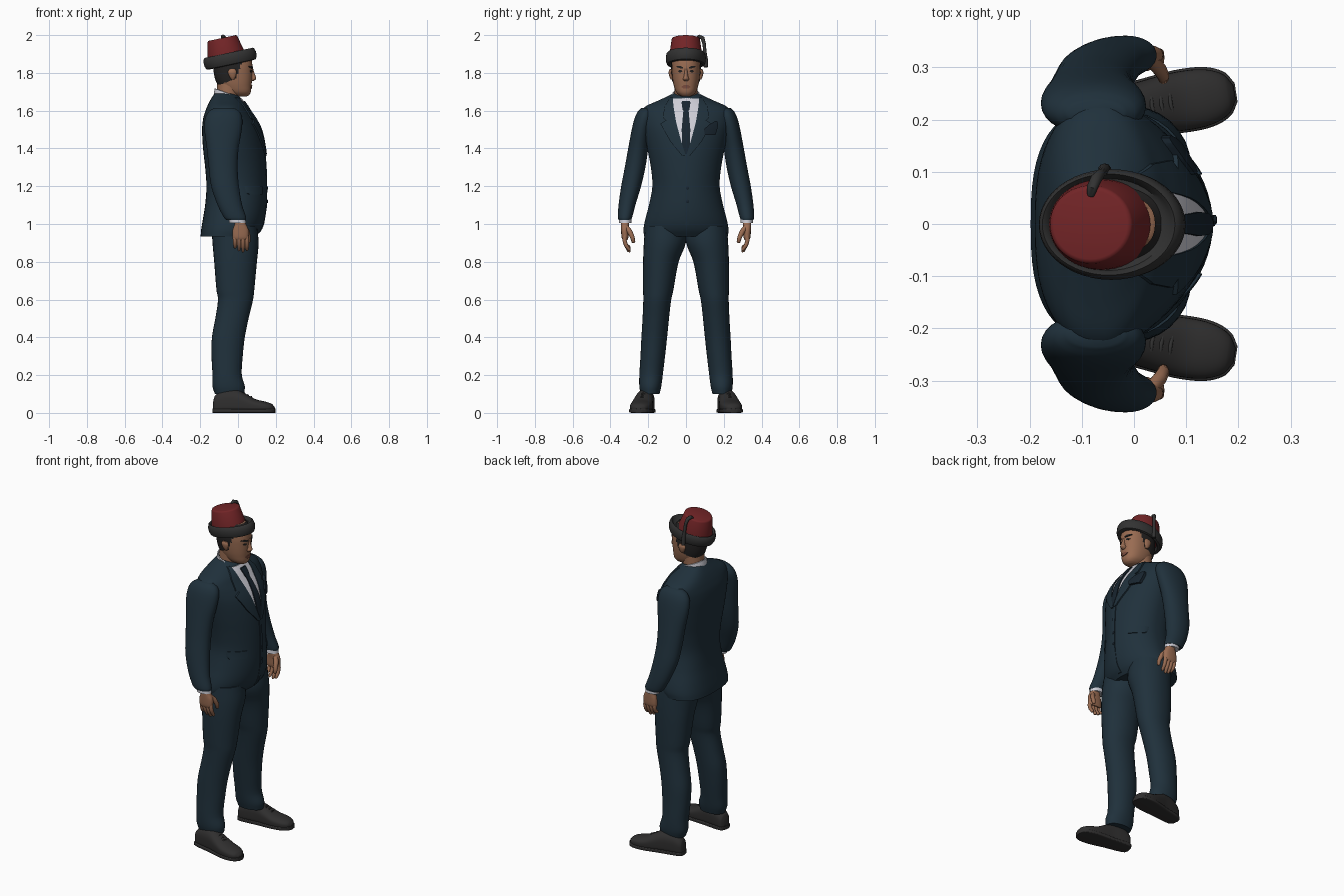
import bpy, bmesh, math
from mathutils import Matrix, Vector

def material(name, *rgb):
    m = bpy.data.materials.new(name)
    m.diffuse_color = (*rgb, 1)
    return m

SUIT = material("navy suit", .014, .030, .044)
TIE = material("dark navy", .009, .018, .028)
SHIRT = material("white shirt", .62, .62, .68)
SKIN = material("tan skin", .32, .15, .085)
LIP = material("lip brown", .20, .075, .05)
HAIR = material("dark hair", .017, .016, .016)
RED = material("hat red", .17, .018, .02)
BLACK = material("charcoal felt", .032, .032, .032)
SHOE = material("shoe leather", .029, .028, .028)

def finish(name, bm, mat, xf=None, side=1, angle=50):
    """Turn a bmesh into a smooth object; side=-1 mirrors it over y."""
    if xf:
        bm.transform(xf)
    bm.transform(Matrix.Diagonal((1, side, 1, 1)))
    bmesh.ops.recalc_face_normals(bm, faces=bm.faces)
    me = bpy.data.meshes.new(name)
    bm.to_mesh(me)
    bm.free()
    me.shade_smooth()
    me.set_sharp_from_angle(angle=math.radians(angle))
    me.materials.append(mat)
    ob = bpy.data.objects.new(name, me)
    bpy.context.collection.objects.link(ob)
    return ob

def skin_rings(name, rings, mat, closed=False, keep=None, **kw):
    bm = bmesh.new()
    vs = [[bm.verts.new(p) for p in r] for r in rings]
    n = len(vs[0])
    pairs = list(zip(vs, vs[1:])) + ([(vs[-1], vs[0])] if closed else [])
    for a, b in pairs:
        for i in range(n):
            j = (i + 1) % n
            bm.faces.new((a[i], a[j], b[j], b[i]))
    if keep:
        bad = [f for f in bm.faces if not keep(f.calc_center_median())]
        bmesh.ops.delete(bm, geom=bad, context='FACES')
    elif not closed:
        bm.faces.new(vs[0])
        bm.faces.new(vs[-1])
    return finish(name, bm, mat, **kw)

def interp(rows, k):
    """Smooth curve through rows keyed by their first number."""
    k = min(max(k, rows[0][0]), rows[-1][0])
    i = next(i for i in range(len(rows) - 1) if k <= rows[i + 1][0])
    a, b = rows[i], rows[i + 1]
    p, q = rows[max(i - 1, 0)], rows[min(i + 2, len(rows) - 1)]
    h = b[0] - a[0]
    t = (k - a[0]) / h
    out = []
    for c in range(1, len(a)):
        m0 = (b[c] - p[c]) / (b[0] - p[0]) * h
        m1 = (q[c] - a[c]) / (q[0] - a[0]) * h
        out.append((2*t**3 - 3*t*t + 1)*a[c] + (t**3 - 2*t*t + t)*m0
                   + (3*t*t - 2*t**3)*b[c] + (t**3 - t*t)*m1)
    return out

def loft(name, rows, mat, nf=2, nb=2, seg=32, sub=4, grow=0, **kw):
    """Rows: (z, back x, front x, centre y, half width)."""
    rings = []
    for i in range((len(rows) - 1) * sub + 1):
        a, f = divmod(i, sub)
        z = rows[a][0] + (f / sub * (rows[a + 1][0] - rows[a][0]) if f else 0)
        xb, xf, yc, hy = interp(rows, z)
        ring = []
        for s in range(seg):
            t = 2 * math.pi * s / seg
            c, d = math.cos(t), math.sin(t)
            e = 2 / (nf if c > 0 else nb)
            ring.append(((xb + xf)/2 + ((xf - xb)/2 + grow) * math.copysign(abs(c)**e, c),
                         yc + (hy + grow) * math.copysign(abs(d)**e, d), z))
        rings.append(ring)
    return skin_rings(name, rings, mat, **kw)

def patch(name, body, nf, rows, mat, off=.004, thick=.006, side=1, n=8):
    """Cloth plate on the front of a lofted body; rows: (z, y inner, y outer)."""
    bm = bmesh.new()
    zs = [a[0] + (b[0] - a[0]) * k / 4 for a, b in zip(rows, rows[1:]) for k in range(4)] + [rows[-1][0]]
    ends = [(a[1] + (b[1] - a[1]) * k / 4, a[2] + (b[2] - a[2]) * k / 4)
            for a, b in zip(rows, rows[1:]) for k in range(4)] + [rows[-1][1:]]
    def point(y, z, o):
        xb, xf, yc, hy = interp(body, z)
        u = max(0, 1 - min(1, abs(y) / hy) ** nf) ** (1 / nf)
        return ((xb + xf)/2 + (xf - xb)/2 * u + o, y, z)
    rings = []
    for z, (y0, y1) in zip(zs, ends):
        ys = [y0 + (y1 - y0) * i / n for i in range(n + 1)]
        rings.append([point(y, z, off) for y in ys] + [point(y, z, off - thick) for y in reversed(ys)])
    return skin_rings(name, rings, mat, side=side, angle=40)

def tube(name, pts, radii, mat, seg=10, **kw):
    pts = [Vector(p) for p in pts]
    rings = []
    for i, p in enumerate(pts):
        d = (pts[min(i + 1, len(pts) - 1)] - pts[max(i - 1, 0)]).normalized()
        u = d.orthogonal() if abs(d.x) > .9 else d.cross(Vector((1, 0, 0)))
        u.normalize()
        v = d.cross(u)
        rings.append([p + radii[i] * (u * math.cos(a) + v * math.sin(a))
                      for a in (2 * math.pi * s / seg for s in range(seg))])
    return skin_rings(name, rings, mat, **kw)

# Jacket body
TORSO = [(.935, -.198, .095, 0, .222), (.97, -.195, .122, 0, .225), (1.02, -.187, .14, 0, .217),
         (1.1, -.174, .15, 0, .196), (1.2, -.167, .151, 0, .178), (1.3, -.174, .148, 0, .186),
         (1.4, -.185, .139, 0, .205), (1.5, -.19, .118, 0, .225), (1.56, -.184, .088, 0, .235),
         (1.6, -.172, .06, 0, .234), (1.625, -.162, .045, 0, .21), (1.65, -.15, .027, 0, .155),
         (1.675, -.135, .008, 0, .1), (1.69, -.125, -.01, 0, .07)]
loft("jacket", TORSO, SUIT, nf=1.9, nb=2.7, seg=56)
patch("jacket_front_edge", TORSO, 1.9, [(.95, -.004, .02), (1.0, -.004, .016), (1.37, -.004, .016)], SUIT, .004)
for z in (1.19, 1.12):
    tube("jacket_button", [(.145, .008, z), (.157, .008, z), (.159, .008, z)], [.009, .009, .005], TIE)

# Shirt front, collar and tie
patch("shirt_front", TORSO, 1.9, [(1.365, -.002, .002), (1.42, -.02, .02), (1.5, -.044, .044),
      (1.6, -.064, .064), (1.665, -.072, .072)], SHIRT, .003, n=16)
patch("tie", TORSO, 1.9, [(1.37, -.004, .004), (1.42, -.02, .02), (1.5, -.023, .023), (1.6, -.014, .014),
      (1.605, -.018, .018), (1.645, -.024, .024), (1.65, -.02, .02)], TIE, .010, .012)
collar = []
for r, z in ((.078, 1.645), (.072, 1.69), (.066, 1.692), (.064, 1.65)):
    ring = []
    for s in range(32):
        a = 2 * math.pi * s / 32
        x = r * math.cos(a)
        ring.append((x - .052, r * math.sin(a), z - .38 * x))
    collar.append(ring)
skin_rings("shirt_collar", collar, SHIRT, closed=True)

for s in (1, -1):
    # Lapels and pocket flaps
    patch("lapel", TORSO, 1.9, [(1.36, 0, .02), (1.44, .026, .085), (1.53, .05, .135), (1.55, .054, .105),
          (1.56, .056, .122), (1.62, .066, .115), (1.67, .07, .085)], SUIT, .008, .009, s)
    patch("pocket_flap", TORSO, 1.9, [(1.155, .1, .165), (1.165, .095, .17), (1.2, .095, .17)], SUIT, .006, .008, s)

    # Sleeves, cuffs
    arm = [(z, xb, xf, (a + b)/2, (b - a)/2) for z, xb, xf, a, b in (
        (1.02, -.062, .042, .29, .357), (1.035, -.075, .043, .285, .361), (1.1, -.108, .022, .268, .357),
        (1.2, -.142, .005, .238, .343), (1.3, -.155, -.002, .215, .324), (1.4, -.165, .003, .2, .306),
        (1.5, -.178, .02, .185, .287), (1.56, -.174, .022, .172, .272), (1.595, -.155, .008, .175, .255),
        (1.615, -.125, -.02, .19, .235))]
    loft("sleeve", arm, SUIT, nf=2.1, nb=2.1, side=s)
    loft("shirt_cuff", [(1.004, -.045, .042, .322, .033), (1.03, -.052, .04, .322, .033)], SHIRT, sub=1, side=s)

    # Hands
    loft("palm", [(.915, -.026, .05, .322, .013), (.93, -.03, .055, .323, .018), (.97, -.028, .055, .324, .02),
         (1.0, -.018, .042, .323, .022), (1.02, -.02, .035, .323, .022)], SKIN, nf=2.5, nb=2.5, seg=20, side=s)
    for i, low in enumerate((.872, .858, .852, .86)):
        x = -.018 + i * .021
        tube("finger", [(x, .322, .945), (x + .002, .326, .915), (x + .003, .318, .888),
             (x + .002, .302, low + .006), (x + .001, .296, low)], [.011, .0115, .0105, .009, .004], SKIN, side=s)
    tube("thumb", [(.03, .318, .985), (.048, .298, .96), (.056, .284, .93), (.056, .278, .905), (.056, .277, .899)],
         [.014, .014, .012, .010, .004], SKIN, side=s)

    # Trousers
    loft("trouser_leg", [(.1, -.122, .032, .19, .05), (.14, -.135, .036, .189, .058), (.2, -.135, .02, .185, .062),
         (.3, -.14, .025, .176, .065), (.4, -.138, .036, .168, .068), (.5, -.12, .056, .16, .07),
         (.6, -.106, .08, .152, .074), (.65, -.114, .086, .147, .08), (.8, -.126, .1, .133, .094),
         (.9, -.135, .109, .112, .111), (.99, -.14, .1, .108, .108)], SUIT, nf=2, nb=2.3, side=s)

    # Shoes: lofted along their length, toes turned out
    lay = Matrix(((0, 0, 1, 0), (0, 1, 0, 0), (1, 0, 0, 0), (0, 0, 0, 1)))
    turn = Matrix.Translation((.005, .222, 0)) @ Matrix.Rotation(math.radians(9), 4, 'Z')
    shoe = [(-.137, .012, .06, 0, .018), (-.128, .008, .09, 0, .034), (-.08, .008, .122, 0, .043),
            (-.01, .008, .122, 0, .047), (.04, .008, .098, 0, .053), (.09, .008, .072, 0, .057),
            (.14, .008, .06, 0, .053), (.175, .008, .048, 0, .037), (.19, .012, .032, 0, .014)]
    loft("shoe", shoe, SHOE, nf=2.2, nb=5, xf=turn @ lay, side=s)
    sole = [(k + (.003 if k > 0 else -.002), 0, .022, 0, h + .004) for k, _, _, _, h in shoe]
    loft("shoe_sole", sole, SHOE, nf=6, nb=6, xf=turn @ lay, side=s)
    for x, z in ((.03, .105), (.048, .095), (.066, .086)):
        tube("shoe_lace", [(x, -.026, z - .012), (x, 0, z), (x, .026, z - .012)], [.004] * 3, BLACK, xf=turn, side=s)
patch("pocket_square", TORSO, 1.9, [(1.47, .1, .155), (1.5, .095, .165), (1.525, .12, .17), (1.545, .155, .165)],
      TIE, .016, .016)

# Neck and head
loft("neck", [(1.6, -.11, .01, 0, .06), (1.66, -.112, .005, 0, .06), (1.76, -.11, .02, 0, .06)], SKIN)
HEAD = [(1.674, -.01, .044, 0, .02), (1.682, -.04, .058, 0, .036), (1.7, -.07, .068, 0, .053),
        (1.73, -.098, .071, 0, .064), (1.76, -.114, .074, 0, .07), (1.8, -.123, .076, 0, .074),
        (1.84, -.125, .076, 0, .075), (1.88, -.12, .068, 0, .07), (1.92, -.09, .035, 0, .05)]
loft("head", HEAD, SKIN, nf=2.3, nb=2.2, seg=40)
loft("hair", HEAD, HAIR, nf=2.3, nb=2.2, seg=64, sub=8, grow=.005,
     keep=lambda c: c.z > 1.872 or (c.x < .018 + (c.z - 1.85) * .4 and c.z > 1.735 + max(0, c.x + .1) * .42))
loft("nose", [(1.756, .055, .08, 0, .011), (1.767, .055, .095, 0, .017), (1.78, .055, .094, 0, .012),
     (1.81, .055, .083, 0, .008), (1.835, .055, .078, 0, .009)], SKIN, seg=16)
patch("lips", HEAD, 2.3, [(1.717, -.012, .012), (1.726, -.026, .026), (1.735, -.012, .012)], LIP, .004)
for s in (1, -1):
    patch("eye", HEAD, 2.3, [(1.803, .026, .036), (1.808, .019, .044), (1.814, .024, .038)], HAIR, .002, .004, s)
    patch("eyebrow", HEAD, 2.3, [(1.824, .016, .03), (1.831, .016, .052), (1.836, .03, .05)], HAIR, .005, .007, s)
    loft("ear", [(1.765, -.035, -.02, .075, .006), (1.78, -.045, -.012, .079, .009), (1.805, -.054, -.008, .082, .01),
         (1.82, -.045, -.014, .08, .006)], SKIN, seg=16, side=s)

# Hat: tapered crown and rolled brim, tipped backwards
tip = Matrix.Translation((-.042, -.001, 1.875)) @ Matrix.Rotation(math.radians(-12), 4, 'Y')
def ovals(profile):
    return [[(cx + rx * math.cos(a), ry * math.sin(a), z) for a in (2 * math.pi * i / 48 for i in range(48))]
            for cx, rx, ry, z in profile]
skin_rings("hat_crown", ovals([(-.018, .102, .088, -.01), (-.018, .099, .086, .03), (-.018, .081, .075, .108),
           (-.018, .078, .072, .114), (-.018, .072, .066, .116)]), RED, xf=tip)
skin_rings("hat_brim", ovals([(-.01, .095, .075, -.02), (0, .115, .088, -.033), (0, .133, .099, -.03),
           (0, .141, .105, -.014), (0, .142, .106, .008), (0, .137, .102, .026), (0, .13, .097, .032),
           (0, .122, .092, .025), (-.004, .114, .088, .012), (-.014, .098, .082, .01)]), BLACK, closed=True, xf=tip)
# Tassel over the hat's left side
tube("tassel", [(-.083, .055, 1.984), (-.08, .07, 1.992), (-.072, .087, 1.985), (-.064, .096, 1.955),
     (-.06, .1, 1.91), (-.057, .104, 1.87), (-.055, .105, 1.83)], [.007, .011, .011, .009, .009, .012, .011], BLACK)
